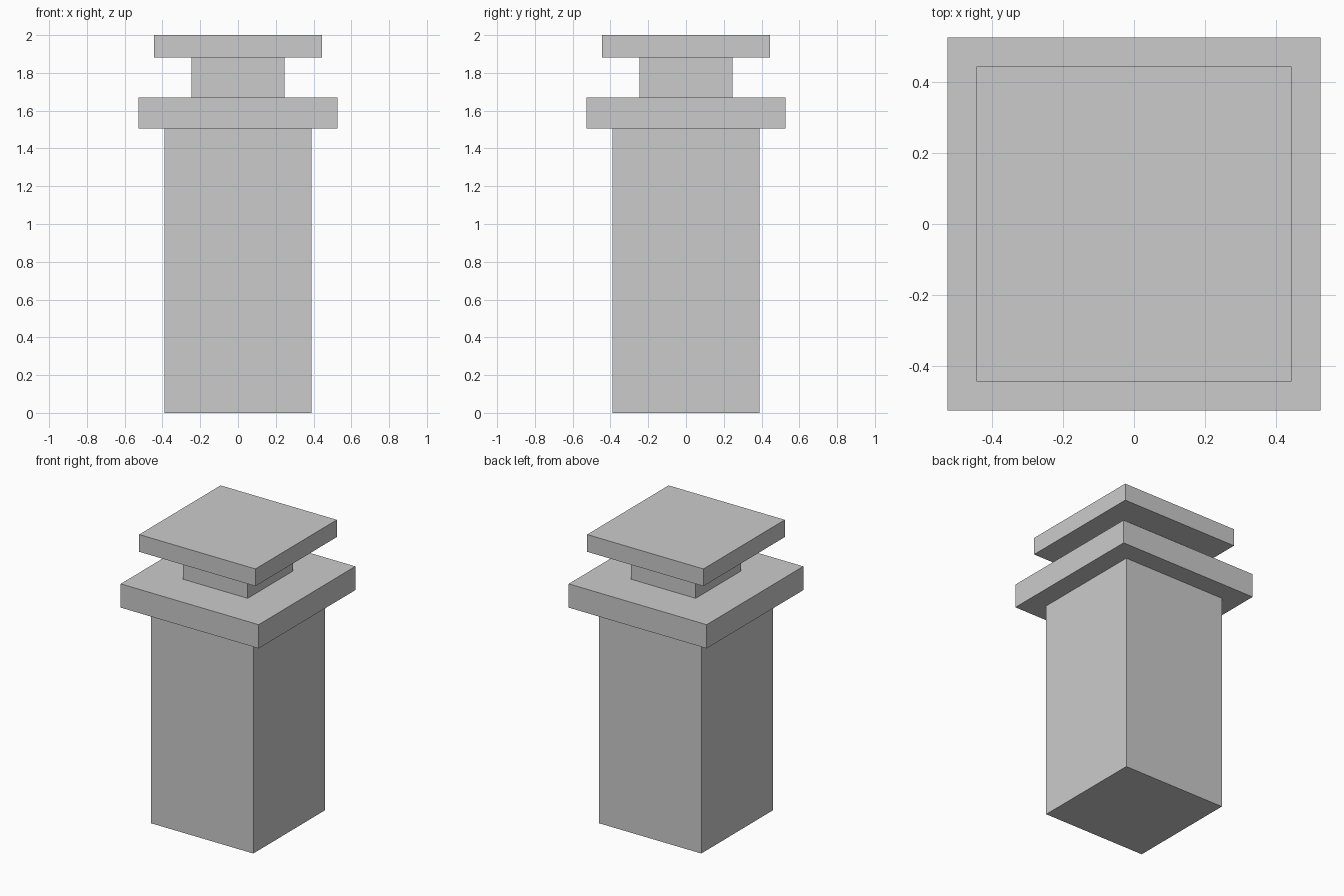
import bpy

if "Cube" in bpy.data.objects:
    bpy.data.objects.remove(bpy.data.objects["Cube"])


def block(name, half_width, z_bottom, z_top):
    """Square block centred on the z axis."""
    bpy.ops.mesh.primitive_cube_add(size=1, location=(0, 0, 0))
    obj = bpy.context.object
    obj.name = name
    for v in obj.data.vertices:
        v.co.x *= 2 * half_width
        v.co.y *= 2 * half_width
        v.co.z = z_top if v.co.z > 0 else z_bottom
    return obj


# Pillar parts from the ground up: name, half width, bottom, top
parts = [
    ("shaft", 0.39, 0.0, 1.505),
    ("ledge_slab", 0.527, 1.505, 1.669),
    ("neck", 0.247, 1.669, 1.881),
    ("top_cap", 0.444, 1.881, 2.0),
]
for part in parts:
    block(*part)
